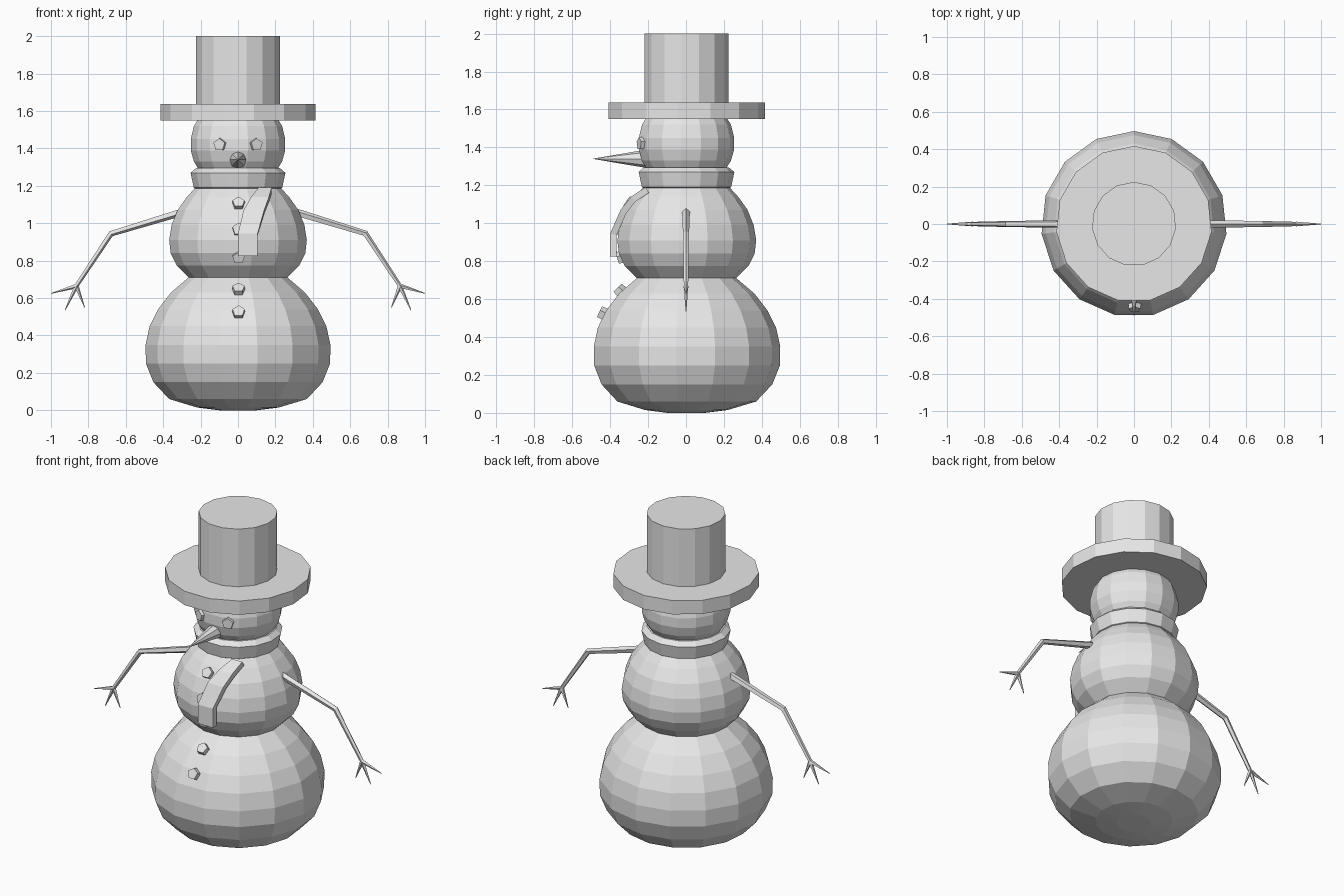
import bpy, bmesh, math
from mathutils import Vector, Matrix

if "Cube" in bpy.data.objects:
    bpy.data.objects.remove(bpy.data.objects["Cube"])

GREY = (0.8, 0.8, 0.8, 1)
mat = bpy.data.materials.new("plain grey")
mat.use_nodes = True
mat.diffuse_color = GREY
mat.node_tree.nodes["Principled BSDF"].inputs["Base Color"].default_value = GREY
SIDES = 15


def finish(name, bm, recalc=True):
    bmesh.ops.remove_doubles(bm, verts=bm.verts, dist=0.0005)
    if recalc:
        bmesh.ops.recalc_face_normals(bm, faces=bm.faces)
    mesh = bpy.data.meshes.new(name)
    bm.to_mesh(mesh)
    bm.free()
    mesh.materials.append(mat)
    ob = bpy.data.objects.new(name, mesh)
    bpy.context.collection.objects.link(ob)
    return ob


def skin(bm, rings):
    """Bridge consecutive rings of points and cap both ends."""
    loops = [[bm.verts.new(p) for p in ring] for ring in rings]
    n = len(loops[0])
    for a, b in zip(loops, loops[1:]):
        for i in range(n):
            j = (i + 1) % n
            bm.faces.new((a[i], a[j], b[j], b[i]))
    bm.faces.new(loops[0][::-1])
    bm.faces.new(loops[-1])


def lathe(name, profile):
    """Turn (radius, height) points around z, with a corner at the back."""
    angles = [math.pi / 2 + math.tau * i / SIDES for i in range(SIDES)]
    bm = bmesh.new()
    skin(bm, [[(r * math.cos(a), r * math.sin(a), z) for a in angles]
              for r, z in profile])
    return finish(name, bm)


def limb(bm, path, radii, sides=5):
    """Tapered tube along (x, z) points in the y = 0 plane."""
    pts = [Vector((x, 0, z)) for x, z in path]
    rings = []
    for i, p in enumerate(pts):
        steps = [(b - a).normalized() for a, b in zip(pts, pts[1:])]
        tangent = (steps[max(i - 1, 0)] + steps[min(i, len(steps) - 1)]).normalized()
        across = tangent.cross(Vector((0, 1, 0)))
        rings.append([p + radii[i] * (across * math.cos(t) + Vector((0, math.sin(t), 0)))
                      for t in (math.tau * k / sides for k in range(sides))])
    skin(bm, rings)


def stud(name, x, y, z, tilt=0, turn=0):
    """Five-sided coal piece facing the front; tilt looks up, turn looks left."""
    bm = bmesh.new()
    bmesh.ops.create_cone(bm, cap_ends=True, segments=5, radius1=0.037,
                          radius2=0.034, depth=0.05)
    place = (Matrix.Translation((x, y, z)) @ Matrix.Rotation(turn, 4, 'Z')
             @ Matrix.Rotation(math.pi / 2 - tilt, 4, 'X'))
    # Point one corner of the pentagon upward
    top = max(bm.verts, key=lambda v: v.co.z).co
    spin = Matrix.Rotation(math.pi / 2 - math.atan2(top.y, top.x), 4, 'Z')
    bmesh.ops.transform(bm, matrix=place @ spin, verts=bm.verts)
    return finish(name, bm)


# Three snowballs
lathe("lower_body", [(0.1, 0), (0.22, 0.015), (0.37, 0.06), (0.455, 0.15),
                     (0.495, 0.25), (0.497, 0.35), (0.475, 0.45), (0.43, 0.54),
                     (0.36, 0.63), (0.26, 0.715), (0.13, 0.76)])
lathe("middle_body", [(0.18, 0.66), (0.265, 0.71), (0.33, 0.775), (0.362, 0.84),
                      (0.37, 0.91), (0.357, 0.99), (0.325, 1.07), (0.275, 1.14),
                      (0.22, 1.2), (0.12, 1.24)])
lathe("head", [(0.12, 1.22), (0.2, 1.27), (0.237, 1.33), (0.254, 1.39),
               (0.254, 1.45), (0.237, 1.52), (0.2, 1.58), (0.1, 1.62)])

# Hat
lathe("hat_brim", [(0.417, 1.55), (0.417, 1.637)])
lathe("hat_crown", [(0.225, 1.6), (0.225, 2.0)])

# Scarf wrap and hanging end
lathe("scarf_wrap", [(0.2, 1.17), (0.238, 1.19), (0.255, 1.27), (0.225, 1.295),
                     (0.19, 1.295)])
bm = bmesh.new()
rows = [(0.0, 0.105, -0.4, 0.825), (0.0, 0.105, -0.4, 0.945),
        (0.03, 0.14, -0.345, 1.07), (0.07, 0.165, -0.29, 1.14),
        (0.11, 0.18, -0.215, 1.19)]
edge = [(bm.verts.new((l, y, z)), bm.verts.new((r, y, z))) for l, r, y, z in rows]
for (a, b), (c, d) in zip(edge, edge[1:]):
    bm.faces.new((a, b, d, c))
tail = finish("scarf_end", bm, recalc=False)
thick = tail.modifiers.new("thickness", 'SOLIDIFY')
thick.thickness = 0.035
thick.offset = -1

# Face
for side, s in (("left", 1), ("right", -1)):
    stud(side + "_eye", 0.092 * s, -0.225, 1.42, turn=0.38 * s)
bm = bmesh.new()
bmesh.ops.create_cone(bm, cap_ends=True, segments=8, radius1=0.048, radius2=0.001,
                      depth=0.28)
bmesh.ops.transform(bm, verts=bm.verts, matrix=Matrix.Translation((0, -0.35, 1.34))
                    @ Matrix.Rotation(math.pi / 2, 4, 'X'))
finish("nose", bm)

# Buttons down the front
for i, (y, z, tilt) in enumerate([(-0.295, 1.1, 0.6), (-0.346, 0.965, 0.2),
                                  (-0.338, 0.82, -0.3), (-0.345, 0.64, 0.8),
                                  (-0.435, 0.52, 0.45)]):
    stud("button_%d" % (i + 1), 0.003, y, z, tilt)

# Stick arms with three twigs each
for side, s in (("left", 1), ("right", -1)):
    bm = bmesh.new()
    wrist = (0.865 * s, 0.665)
    limb(bm, [(0.22 * s, 1.085), (0.68 * s, 0.945), wrist], [0.023, 0.017, 0.012])
    for x, z in ((1.0, 0.625), (0.925, 0.535), (0.82, 0.55)):
        limb(bm, [wrist, (x * s, z)], [0.013, 0.002])
    finish(side + "_arm", bm)
